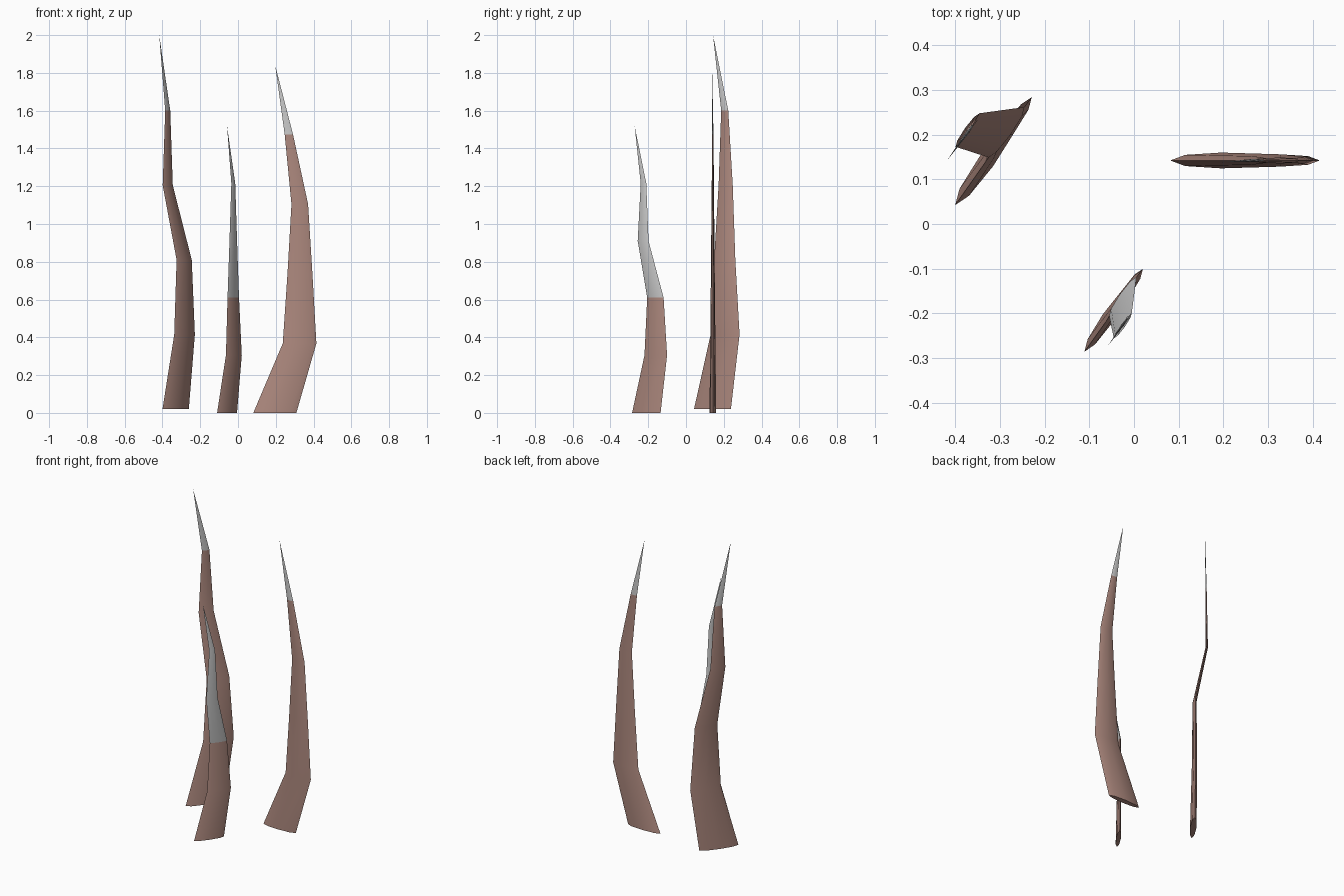
import bpy, bmesh, math

if "Cube" in bpy.data.objects:
    bpy.data.objects.remove(bpy.data.objects["Cube"])

SIDES = 8
FLATNESS = 0.155

brown = bpy.data.materials.new("brown")
brown.diffuse_color = (0.42, 0.25, 0.21, 1)
brown.use_nodes = True
brown.node_tree.nodes["Principled BSDF"].inputs["Base Color"].default_value = brown.diffuse_color


def loft(name, sections, tip, angle, cap, mat):
    """Skin flattened 8-sided rings (x, y, z, width), optionally ending in a point."""
    bm = bmesh.new()
    ca, sa = math.cos(angle), math.sin(angle)
    rings = []
    for x, y, z, w in sections:
        ring = []
        for i in range(SIDES):
            t = 2 * math.pi * i / SIDES
            u, v = w / 2 * math.cos(t), w / 2 * FLATNESS * math.sin(t)
            ring.append(bm.verts.new((x + u * ca - v * sa, y + u * sa + v * ca, z)))
        rings.append(ring)
    for a, b in zip(rings, rings[1:]):
        for i in range(SIDES):
            j = (i + 1) % SIDES
            bm.faces.new((a[i], a[j], b[j], b[i]))
    if tip:
        top = bm.verts.new(tip)
        for i in range(SIDES):
            bm.faces.new((rings[-1][i], rings[-1][(i + 1) % SIDES], top))
    if cap:
        bm.faces.new(rings[0][::-1])
    me = bpy.data.meshes.new(name)
    bm.to_mesh(me)
    bm.free()
    ob = bpy.data.objects.new(name, me)
    bpy.context.collection.objects.link(ob)
    if mat:
        me.materials.append(mat)
    bpy.ops.object.select_all(action='DESELECT')
    ob.select_set(True)
    bpy.context.view_layer.objects.active = ob
    bpy.ops.object.shade_smooth_by_angle(angle=math.radians(30))


def blade(name, sections, tip, angle, split):
    """Brown lower leaf up to ring number split, grey pointed part above it."""
    a = math.radians(angle)
    loft(name + "_lower", sections[:split + 1], None, a, True, brown)
    loft(name + "_tip", sections[split:], tip, a, False, None)


# tall left blade
blade("left_blade", [
    (-0.330, 0.140, 0.02, 0.240),
    (-0.283, 0.207, 0.415, 0.188),
    (-0.285, 0.205, 0.81, 0.138),
    (-0.372, 0.210, 1.205, 0.092),
    (-0.372, 0.205, 1.60, 0.046)], (-0.417, 0.143, 2.0), 54.5, 4)

# short front blade
blade("front_blade", [
    (-0.058, -0.210, 0.0, 0.184),
    (-0.022, -0.160, 0.305, 0.146),
    (-0.025, -0.162, 0.61, 0.106),
    (-0.025, -0.227, 0.91, 0.070),
    (-0.025, -0.225, 1.215, 0.036)], (-0.058, -0.272, 1.52), 55, 2)

# right blade
blade("right_blade", [
    (0.195, 0.142, 0.0, 0.228),
    (0.326, 0.142, 0.368, 0.178),
    (0.328, 0.142, 0.737, 0.132),
    (0.327, 0.142, 1.105, 0.088),
    (0.269, 0.142, 1.475, 0.044)], (0.197, 0.138, 1.84), 0, 4)
